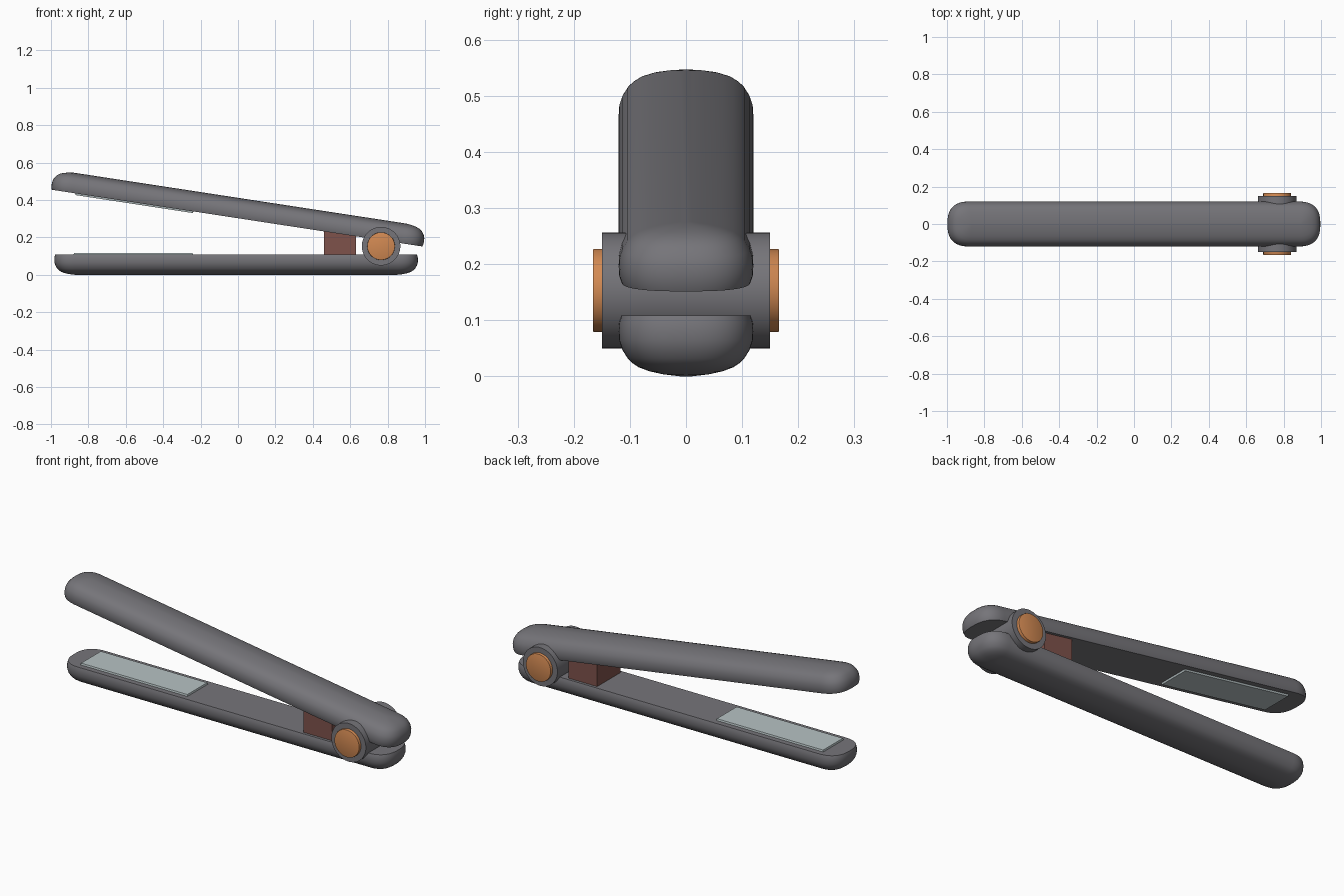
import bpy, bmesh, math
from mathutils import Matrix

if "Cube" in bpy.data.objects:
    bpy.data.objects.remove(bpy.data.objects["Cube"])


def material(name, rgb):
    m = bpy.data.materials.new(name)
    m.diffuse_color = (*rgb, 1)
    m.use_nodes = True
    m.node_tree.nodes["Principled BSDF"].inputs["Base Color"].default_value = m.diffuse_color
    return m


GREY = material("body grey", (0.18, 0.177, 0.193))
ORANGE = material("copper orange", (0.64, 0.25, 0.085))
BROWN = material("dark brown", (0.21, 0.085, 0.07))
PLATE = material("plate silver", (0.47, 0.54, 0.55))


def finish(name, bm, mat, matrix=Matrix(), smooth=True):
    bmesh.ops.recalc_face_normals(bm, faces=bm.faces)
    bm.transform(matrix)
    if matrix.determinant() < 0:
        bmesh.ops.reverse_faces(bm, faces=bm.faces)
    me = bpy.data.meshes.new(name)
    bm.to_mesh(me)
    bm.free()
    me.materials.append(mat)
    ob = bpy.data.objects.new(name, me)
    bpy.context.collection.objects.link(ob)
    if smooth:
        bpy.ops.object.select_all(action='DESELECT')
        ob.select_set(True)
        bpy.context.view_layer.objects.active = ob
        bpy.ops.object.shade_smooth_by_angle(angle=math.radians(35))
    return ob


# arm shell: (inset, height above the flat face)
SHELL = [(0.005, 0), (0.001, 0.012), (0, 0.028), (0.001, 0.044), (0.006, 0.06),
         (0.016, 0.076), (0.024, 0.084), (0.036, 0.092), (0.055, 0.099),
         (0.08, 0.1045), (0.11, 0.108)]


def arm(name, half_len, matrix):
    """Rounded shell with its flat face on local z = 0, bulging towards +z."""
    bm = bmesh.new()
    w, n, power = 0.12, 64, 2 / 2.6
    rings = []
    for inset, z in SHELL:
        ring = []
        for i in range(n):
            a = 2 * math.pi * (i + 0.5) / n
            c, s = math.cos(a), math.sin(a)
            x = math.copysign(abs(c) ** power, c) * (w - inset)
            y = math.copysign(abs(s) ** power, s) * (w - inset)
            ring.append(bm.verts.new((x + math.copysign(half_len - w, c), y, z)))
        rings.append(ring)
    for r0, r1 in zip(rings, rings[1:]):
        for i in range(n):
            j = (i + 1) % n
            bm.faces.new((r0[i], r0[j], r1[j], r1[i]))
    bm.faces.new(rings[0])
    bm.faces.new(rings[-1])
    return finish(name, bm, GREY, matrix)


def box(name, x0, x1, y, z0, z1, mat, matrix=Matrix(), taper=0.0):
    bm = bmesh.new()
    bmesh.ops.create_cube(bm, size=1)
    for v in bm.verts:
        t = taper if v.co.z > 0 else 0
        v.co = ((x1 - t) if v.co.x > 0 else (x0 + t),
                math.copysign(y - t, v.co.y),
                z1 if v.co.z > 0 else z0)
    return finish(name, bm, mat, matrix, smooth=False)


def drum(name, radius, half_width, mat, bevel=0.0):
    bm = bmesh.new()
    bmesh.ops.create_cone(bm, cap_ends=True, segments=64, radius1=radius,
                          radius2=radius, depth=2 * half_width)
    if bevel:
        rims = [e for e in bm.edges if abs(e.verts[0].co.z - e.verts[1].co.z) < 1e-5]
        bmesh.ops.bevel(bm, geom=rims, offset=bevel, segments=2, profile=0.5,
                        affect='EDGES')
    m = Matrix.Translation((0.765, 0, 0.153)) @ Matrix.Rotation(math.pi / 2, 4, 'X')
    return finish(name, bm, mat, m)


# lower arm hangs below its flat face, upper arm is tilted open
flip = Matrix.Scale(-1, 4, (0, 0, 1))
lower = Matrix.Translation((-0.01, 0, 0.108))
upper = Matrix.Translation((-0.005, 0, 0.303)) @ Matrix.Rotation(math.radians(8.7), 4, 'Y')
arm("lower_arm", 0.972, lower @ flip)
arm("upper_arm", 1.007, upper)

# heating plates on the facing sides
box("lower_plate", -0.87, -0.23, 0.087, -0.003, 0.009, PLATE, lower, 0.003)
box("upper_plate", -0.875, -0.235, 0.087, -0.003, 0.009, PLATE, upper @ flip, 0.003)

# spring block between the arms
box("spring_block", 0.46, 0.63, 0.1, 0.09, 0.24, BROWN)

# hinge barrel with coloured end caps
drum("hinge_barrel", 0.103, 0.15, GREY)
drum("hinge_caps", 0.074, 0.166, ORANGE, 0.002)
